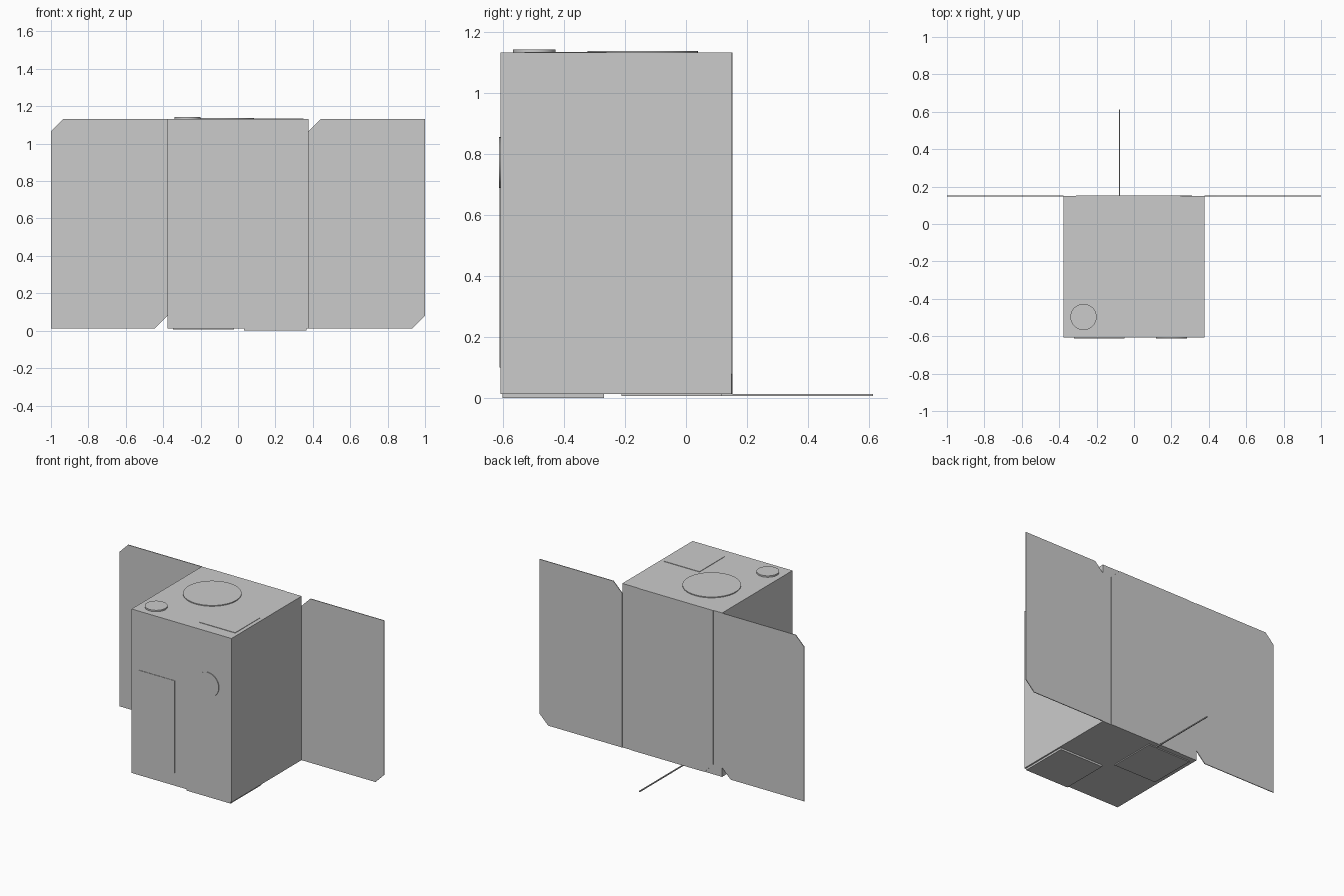
import bpy, bmesh, math
from mathutils import Vector

if "Cube" in bpy.data.objects:
    bpy.data.objects.remove(bpy.data.objects["Cube"])

X0, X1 = -0.378, 0.376      # body width
YF, YB = -0.608, 0.150      # body front and back
Z0, Z1 = 0.013, 1.132       # body bottom and top


def prism(name, pts, offset):
    """Extrude a flat polygon along an offset vector."""
    bm = bmesh.new()
    face = bm.faces.new([bm.verts.new(p) for p in pts])
    ext = bmesh.ops.extrude_face_region(bm, geom=[face])
    verts = [g for g in ext["geom"] if isinstance(g, bmesh.types.BMVert)]
    bmesh.ops.translate(bm, verts=verts, vec=Vector(offset))
    bmesh.ops.recalc_face_normals(bm, faces=bm.faces)
    mesh = bpy.data.meshes.new(name)
    bm.to_mesh(mesh)
    bm.free()
    ob = bpy.data.objects.new(name, mesh)
    bpy.context.collection.objects.link(ob)
    return ob


def box(name, x0, x1, y0, y1, z0, z1):
    return prism(name, [(x0, y0, z0), (x1, y0, z0), (x1, y1, z0), (x0, y1, z0)],
                 (0, 0, z1 - z0))


def disc(name, centre, radius, height, rot=(0, 0, 0)):
    bpy.ops.mesh.primitive_cylinder_add(vertices=64, radius=radius, depth=height,
                                        location=centre, rotation=rot)
    ob = bpy.context.object
    ob.name = name
    bpy.ops.object.shade_smooth_by_angle(angle=math.radians(40))
    return ob


def cut_panel(name, x0, x1, y0, y1, corners, c=0.066):
    """Upright panel with two opposite corners cut off."""
    pts = []
    if "bl" in corners:
        pts += [(x0, Z0 + c), (x0 + c, Z0)]
    else:
        pts += [(x0, Z0)]
    if "br" in corners:
        pts += [(x1 - c, Z0), (x1, Z0 + c)]
    else:
        pts += [(x1, Z0)]
    if "tr" in corners:
        pts += [(x1, Z1 - c), (x1 - c, Z1)]
    else:
        pts += [(x1, Z1)]
    if "tl" in corners:
        pts += [(x0 + c, Z1), (x0, Z1 - c)]
    else:
        pts += [(x0, Z1)]
    return prism(name, [(x, y0, z) for x, z in pts], (0, y1 - y0, 0))


# Main body
box("body", X0, X1, YF, YB, Z0, Z1)

# Solar panels: two wings and one on the back of the body
cut_panel("left_wing_panel", -1.0, X0, YB - 0.002, YB + 0.003, ("tl", "br"))
cut_panel("right_wing_panel", X1, 1.0, YB - 0.002, YB + 0.003, ("tl", "br"))
cut_panel("back_panel", -0.311, 0.311, YB - 0.002, YB + 0.003, ("tr", "bl"))
bpy.data.objects["back_panel"].data.update()

# Top: two discs and a thin square plate
disc("large_top_disc", (-0.095, -0.142, Z1 + 0.001), 0.181, 0.010)
disc("small_top_disc", (-0.27, -0.497, Z1 + 0.003), 0.070, 0.014)
box("top_plate", 0.08, 0.35, -0.53, -0.26, Z1 - 0.002, Z1 + 0.003)

# Front: disc and a tall thin plate
disc("front_disc", (0.20, YF, 0.772), 0.083, 0.010, (math.pi / 2, 0, 0))
box("front_plate", -0.32, -0.05, YF - 0.003, YF + 0.002, 0.10, 0.73)

# Underside: two square plates
box("bottom_plate_front", 0.033, 0.366, -0.602, -0.268, 0.0, Z0 + 0.002)
box("bottom_plate_back", -0.348, -0.022, -0.212, 0.118, 0.006, Z0 + 0.002)

# Rear boom
box("boom", -0.081, -0.074, 0.10, 0.613, 0.006, 0.013)
